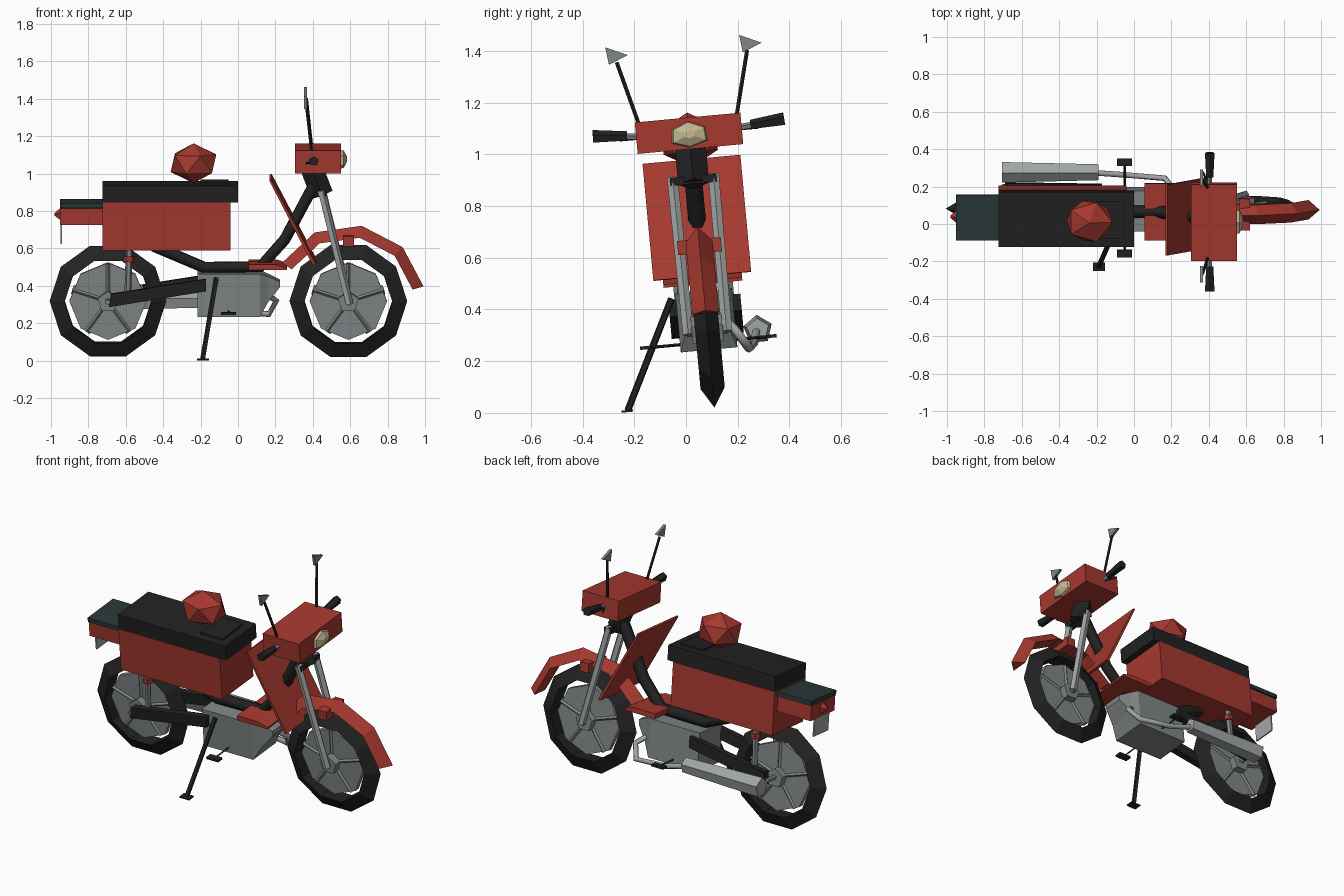
import bpy, bmesh, math
from mathutils import Matrix, Vector

if "Cube" in bpy.data.objects:
    bpy.data.objects.remove(bpy.data.objects["Cube"])

# whole machine leans on its side stand
LEAN = Matrix.Translation((0, 0.112, 0)) @ Matrix.Rotation(math.radians(5.3), 4, 'X')


def material(name, rgb):
    m = bpy.data.materials.new(name)
    m.diffuse_color = (*rgb, 1)
    m.use_nodes = True
    m.node_tree.nodes["Principled BSDF"].inputs["Base Color"].default_value = m.diffuse_color
    return m


RED = material("red_paint", (0.38, 0.04, 0.028))
BLACK = material("black", (0.016, 0.016, 0.016))
TEAL = material("dark_teal", (0.022, 0.04, 0.04))
CREAM = material("lamp_glass", (0.55, 0.48, 0.29))
STEEL = material("steel", (0.22, 0.24, 0.24))
PALE = material("pale_steel", (0.36, 0.38, 0.38))


def finish(name, bm, mat):
    bmesh.ops.recalc_face_normals(bm, faces=bm.faces)
    me = bpy.data.meshes.new(name)
    bm.to_mesh(me)
    bm.free()
    me.materials.append(mat)
    ob = bpy.data.objects.new(name, me)
    ob.matrix_world = LEAN
    bpy.context.collection.objects.link(ob)
    return ob


def loft(name, rings, mat, closed=False):
    bm = bmesh.new()
    rows = [[bm.verts.new(p) for p in r] for r in rings]
    n = len(rows[0])
    pairs = list(zip(rows, rows[1:])) + ([(rows[-1], rows[0])] if closed else [])
    for a, b in pairs:
        for i in range(n):
            j = (i + 1) % n
            bm.faces.new((a[i], a[j], b[j], b[i]))
    if not closed:
        bm.faces.new(rows[0])
        bm.faces.new(rows[-1])
    return finish(name, bm, mat)


def rect(x, y0, y1, z0, z1):
    return [(x, y0, z0), (x, y1, z0), (x, y1, z1), (x, y0, z1)]


def box(name, x0, x1, y0, y1, z0, z1, mat):
    return loft(name, [rect(x0, y0, y1, z0, z1), rect(x1, y0, y1, z0, z1)], mat)


def plate(name, pts, half, mat):
    """Side profile in x/z, extruded to +-half in y (or between a pair)."""
    y0, y1 = half if isinstance(half, tuple) else (-half, half)
    return loft(name, [[(x, y, z) for x, z in pts] for y in (y0, y1)], mat)


def rod(name, p, q, r, mat, sides=6, r2=None):
    p, q = Vector(p), Vector(q)
    d = q - p
    m = Matrix.Translation((p + q) / 2) @ d.to_track_quat('Z', 'Y').to_matrix().to_4x4()
    bm = bmesh.new()
    bmesh.ops.create_cone(bm, cap_ends=True, segments=sides, radius1=r,
                          radius2=r if r2 is None else r2, depth=d.length, matrix=m)
    return finish(name, bm, mat)


def pipe(name, pts, r, mat):
    cu = bpy.data.curves.new(name, 'CURVE')
    cu.dimensions = '3D'
    cu.bevel_depth, cu.bevel_resolution, cu.use_fill_caps = r, 1, True
    s = cu.splines.new('POLY')
    s.points.add(len(pts) - 1)
    for sp, p in zip(s.points, pts):
        sp.co = (*p, 1)
    cu.materials.append(mat)
    ob = bpy.data.objects.new(name, cu)
    ob.matrix_world = LEAN
    bpy.context.collection.objects.link(ob)


def polar(cx, cz, r, deg, y):
    a = math.radians(deg)
    return (cx + r * math.cos(a), y, cz + r * math.sin(a))


# wheels: pointed ten-sided tyre, disc, spokes, hub
for name, cx, R in (("front", 0.59, 0.315), ("rear", -0.695, 0.312)):
    cz = 0.32
    tyre = [(R, 0), (R - 0.08, 0.047), (R - 0.08, -0.047)]
    loft(name + "_tyre", [[polar(cx, cz, r, 36 * i, y) for r, y in tyre] for i in range(10)],
         BLACK, closed=True)
    rod(name + "_wheel_disc", (cx, -0.016, cz), (cx, 0.016, cz), 0.207, STEEL, 8)
    rod(name + "_hub", (cx, -0.06, cz), (cx, 0.06, cz), 0.058, STEEL, 5)
    for i in range(5):
        a = 18 + 72 * i
        rod(f"{name}_spoke_{i}", polar(cx, cz, 0.03, a, 0), polar(cx, cz, 0.2, a, 0), 0.026, STEEL, 4)

# front mudguard: ridged arc with a mounting block
loft("front_mudguard", [[polar(0.59, 0.32, r, a, y) for r, y in
                         ((0.41, 0), (0.35, 0.052), (0.35, -0.052))]
                        for a in (11, 45, 80, 116, 150)], RED)
box("mudguard_mount", 0.562, 0.62, -0.085, 0.085, 0.62, 0.675, RED)

# steering: fork legs, crown, down tube, frame
for s in (-1, 1):
    rod("fork_leg", (0.445, 0.08 * s, 0.92), (0.595, 0.075 * s, 0.31), 0.022, PALE, 5)
rod("fork_crown", (0.395, 0, 1.03), (0.45, 0, 0.89), 0.06, BLACK, 4)
box("fork_yoke", 0.42, 0.47, -0.09, 0.09, 0.89, 0.92, BLACK)
pipe("frame_tube", [(0.42, 0, 0.97), (0.25, 0, 0.65), (0.12, 0, 0.505),
                    (-0.18, 0, 0.5), (-0.45, 0, 0.615)], 0.034, BLACK)

# headlamp housing and lens
box("headlamp_housing", 0.305, 0.55, -0.205, 0.205, 1.025, 1.147, RED)
loft("headlamp_lens", [[(x, y * k, 1.082 + z * k) for y, z in
                        ((-0.07, -0.03), (0, -0.052), (0.07, -0.03), (0.065, 0.025), (0, 0.052), (-0.065, 0.025))]
                       for x, k in ((0.545, 1), (0.565, 0.9), (0.582, 0.3))], CREAM)

# handlebars, grips, levers, mirrors
for s in (-1, 1):
    rod("handlebar", (0.405, 0.19 * s, 1.09), (0.405, 0.28 * s, 1.098), 0.013, STEEL, 5)
    rod("grip", (0.405, 0.24 * s, 1.096), (0.405, 0.372 * s, 1.106), 0.02, BLACK, 5, 0.027)
    rod("brake_lever", (0.41, 0.19 * s, 1.085), (0.365, 0.27 * s, 1.085), 0.006, BLACK, 4)
    rod("mirror_stalk", (0.393, 0.19 * s, 1.14), (0.366, 0.253 * s, 1.385), 0.008, BLACK, 5)
    tri = ((-0.032, 0.034), (0.052, -0.004), (-0.024, -0.035))
    loft("mirror", [[(x, 0.26 * s + y, 1.413 + z) for y, z in tri] for x in (0.354, 0.37)], STEEL)

# leg shield and footboard
plate("leg_shield", [(0.168, 0.982), (0.18, 0.985), (0.418, 0.532), (0.4, 0.53)], 0.19, RED)
plate("footboard", [(0.056, 0.5), (0.056, 0.53), (0.2, 0.53), (0.262, 0.512), (0.262, 0.5)], 0.153, RED)

# body, seat, tail
box("body_shell", -0.725, -0.04, -0.15, 0.15, 0.604, 0.862, RED)
box("seat", -0.725, 0.0, -0.147, 0.147, 0.862, 0.952, BLACK)
box("seat_pad", -0.2, -0.05, -0.1, 0.1, 0.95, 0.962, BLACK)
box("tail_block", -0.952, -0.725, -0.115, 0.115, 0.738, 0.828, RED)
box("luggage_rack", -0.952, -0.725, -0.123, 0.123, 0.83, 0.856, TEAL)
rod("tail_lamp", (-0.95, 0, 0.785), (-0.98, 0, 0.785), 0.035, RED, 5, 0.008)
plate("number_plate", [(-0.95, 0.74), (-0.94, 0.74), (-0.94, 0.632), (-0.948, 0.632)], 0.07, PALE)

# helmet resting on the seat
bm = bmesh.new()
bmesh.ops.create_icosphere(bm, subdivisions=1, radius=0.13,
                           matrix=Matrix.Translation((-0.238, 0, 1.06)) @ Matrix.Diagonal((1.05, 0.95, 0.82, 1)))
finish("helmet", bm, RED)

# engine block with tapered nose
loft("engine", [[(x, -w, z0), (x, w, z0), (x, w, z1), (x, -w, z1)] for x, w, z0, z1 in
                ((-0.216, 0.11, 0.245, 0.475), (0.117, 0.11, 0.245, 0.475),
                 (0.16, 0.085, 0.32, 0.46), (0.224, 0.06, 0.4, 0.43))], STEEL)

# swing arms, shock absorbers, foot pegs
for s in (-1, 1):
    plate("swing_arm", [(-0.17, 0.45), (-0.17, 0.385), (-0.69, 0.3), (-0.68, 0.37)],
          (0.12 * s - 0.02, 0.12 * s + 0.02), BLACK)
    rod("shock_absorber", (-0.58, 0.1 * s, 0.64), (-0.59, 0.1 * s, 0.34), 0.018, STEEL, 6)
    rod("shock_collar", (-0.58, 0.1 * s, 0.57), (-0.582, 0.1 * s, 0.54), 0.03, RED, 6)
    box("foot_peg", -0.09, -0.01, 0.245 * s - 0.02, 0.245 * s + 0.02, 0.269, 0.282, BLACK)
    rod("peg_bar", (-0.05, 0.1 * s, 0.275), (-0.05, 0.24 * s, 0.275), 0.006, BLACK, 4)
rod("rear_axle", (-0.695, -0.13, 0.325), (-0.695, 0.13, 0.325), 0.015, STEEL, 6)
rod("front_axle", (0.59, -0.08, 0.32), (0.59, 0.08, 0.32), 0.018, STEEL, 6)

# exhaust
pipe("exhaust_pipe", [(0.14, 0.07, 0.36), (0.205, 0.11, 0.31), (0.165, 0.155, 0.235),
                      (-0.05, 0.175, 0.255), (-0.21, 0.19, 0.3)], 0.017, PALE)
rod("muffler", (-0.19, 0.195, 0.305), (-0.705, 0.195, 0.305), 0.045, PALE, 5, 0.058)

# side stand, reaching the ground
rod("side_stand", (-0.115, -0.127, 0.455), (-0.188, -0.335, 0.04), 0.014, BLACK, 5)
box("stand_foot", -0.22, -0.155, -0.36, -0.315, 0.034, 0.042, BLACK)
